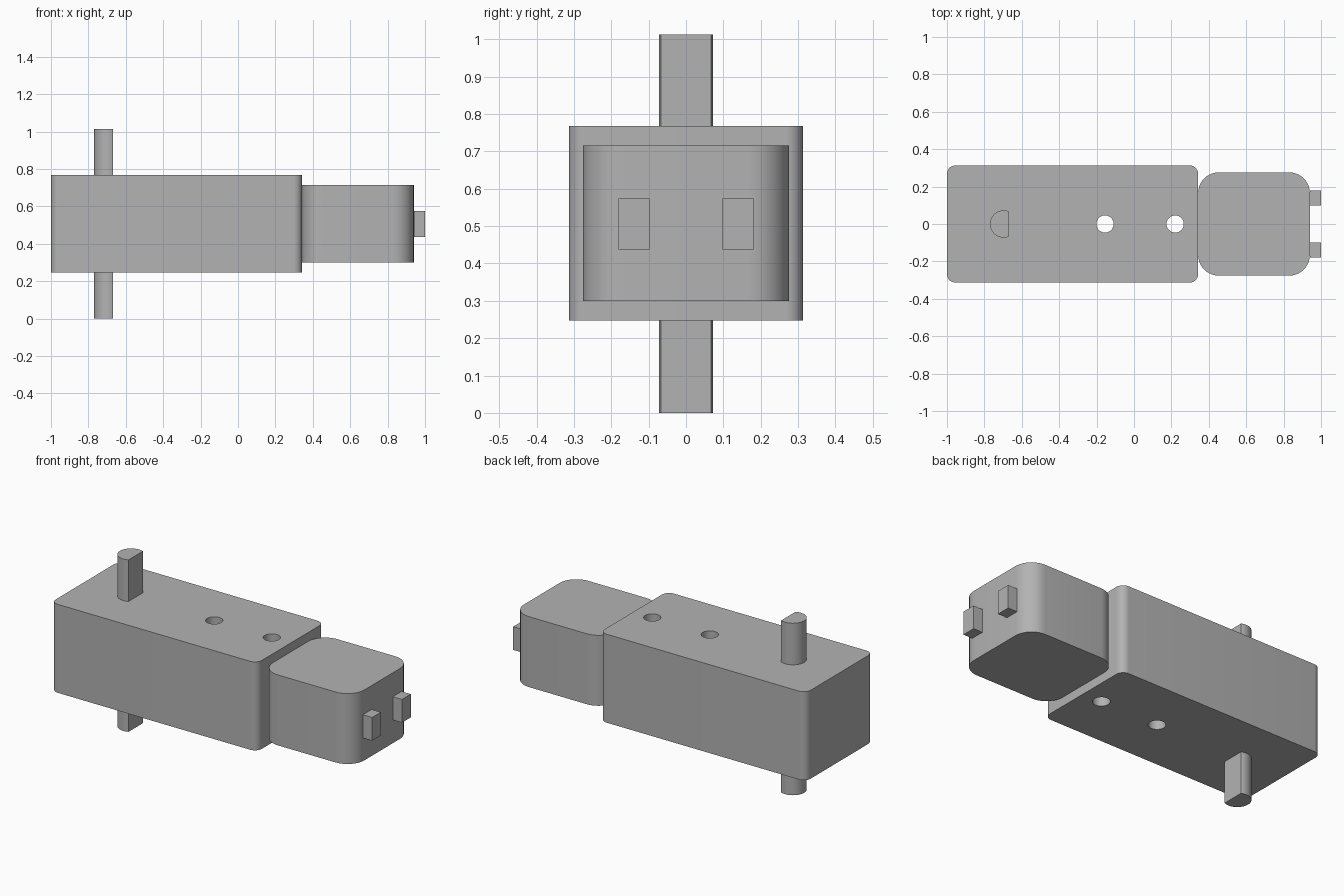
import bpy, bmesh
from math import pi, sin, cos, acos, radians

if "Cube" in bpy.data.objects:
    bpy.data.objects.remove(bpy.data.objects["Cube"], do_unlink=True)

# One plain grey for every part
grey = bpy.data.materials.new("plain grey")
grey.use_nodes = True
colour = (0.45, 0.45, 0.45, 1)
grey.diffuse_color = colour
grey.node_tree.nodes["Principled BSDF"].inputs["Base Color"].default_value = colour


def arc(cx, cy, r, start, end, steps):
    angles = [start + (end - start) * i / steps for i in range(steps + 1)]
    return [(cx + r * cos(a), cy + r * sin(a)) for a in angles]


def rounded_rect(x0, x1, half_y, r, steps=10):
    centres = [(x1 - r, half_y - r), (x0 + r, half_y - r),
               (x0 + r, r - half_y), (x1 - r, r - half_y)]
    return [p for i, (cx, cy) in enumerate(centres)
            for p in arc(cx, cy, r, i * pi / 2, (i + 1) * pi / 2, steps)]


def prism(name, outline, z0, z1):
    """Extrude a counter-clockwise outline straight up."""
    bm = bmesh.new()
    base = bm.faces.new([bm.verts.new((x, y, z0)) for x, y in outline])
    top = bmesh.ops.extrude_face_region(bm, geom=[base], use_keep_orig=True)
    moved = [v for v in top["geom"] if isinstance(v, bmesh.types.BMVert)]
    bmesh.ops.translate(bm, verts=moved, vec=(0, 0, z1 - z0))
    bmesh.ops.recalc_face_normals(bm, faces=bm.faces)
    mesh = bpy.data.meshes.new(name)
    bm.to_mesh(mesh)
    bm.free()
    mesh.materials.append(grey)
    obj = bpy.data.objects.new(name, mesh)
    bpy.context.collection.objects.link(obj)
    return obj


def smooth(obj):
    bpy.ops.object.select_all(action="DESELECT")
    obj.select_set(True)
    bpy.context.view_layer.objects.active = obj
    bpy.ops.object.shade_smooth_by_angle(angle=radians(30))


# Gearbox housing with two through holes
housing = prism("gearbox_housing", rounded_rect(-1, 0.343, 0.313, 0.045), 0.247, 0.768)
bpy.context.view_layer.objects.active = housing
for hole_x in (-0.155, 0.22):
    cutter = prism("hole_cutter", arc(hole_x, 0, 0.046, 0, 2 * pi, 40)[:-1], 0.1, 0.9)
    cutter.hide_render = True
    cut = housing.modifiers.new("hole", "BOOLEAN")
    cut.object = cutter
    cut.solver = "EXACT"
    bpy.ops.object.modifier_apply(modifier=cut.name)
    bpy.data.objects.remove(cutter, do_unlink=True)
smooth(housing)

# Motor can
smooth(prism("motor_can", rounded_rect(0.343, 0.94, 0.276, 0.11), 0.3, 0.715))

# Output shaft with one flat side, passing right through the housing
flat = acos(0.03 / 0.073)
smooth(prism("output_shaft", arc(-0.697, 0, 0.073, flat, 2 * pi - flat, 32), 0, 1.013))

# Two electrical terminals on the motor end
for side, y in (("left", 0.139), ("right", -0.139)):
    outline = [(0.94, y - 0.041), (1, y - 0.041), (1, y + 0.041), (0.94, y + 0.041)]
    prism(side + "_terminal", outline, 0.437, 0.574)
